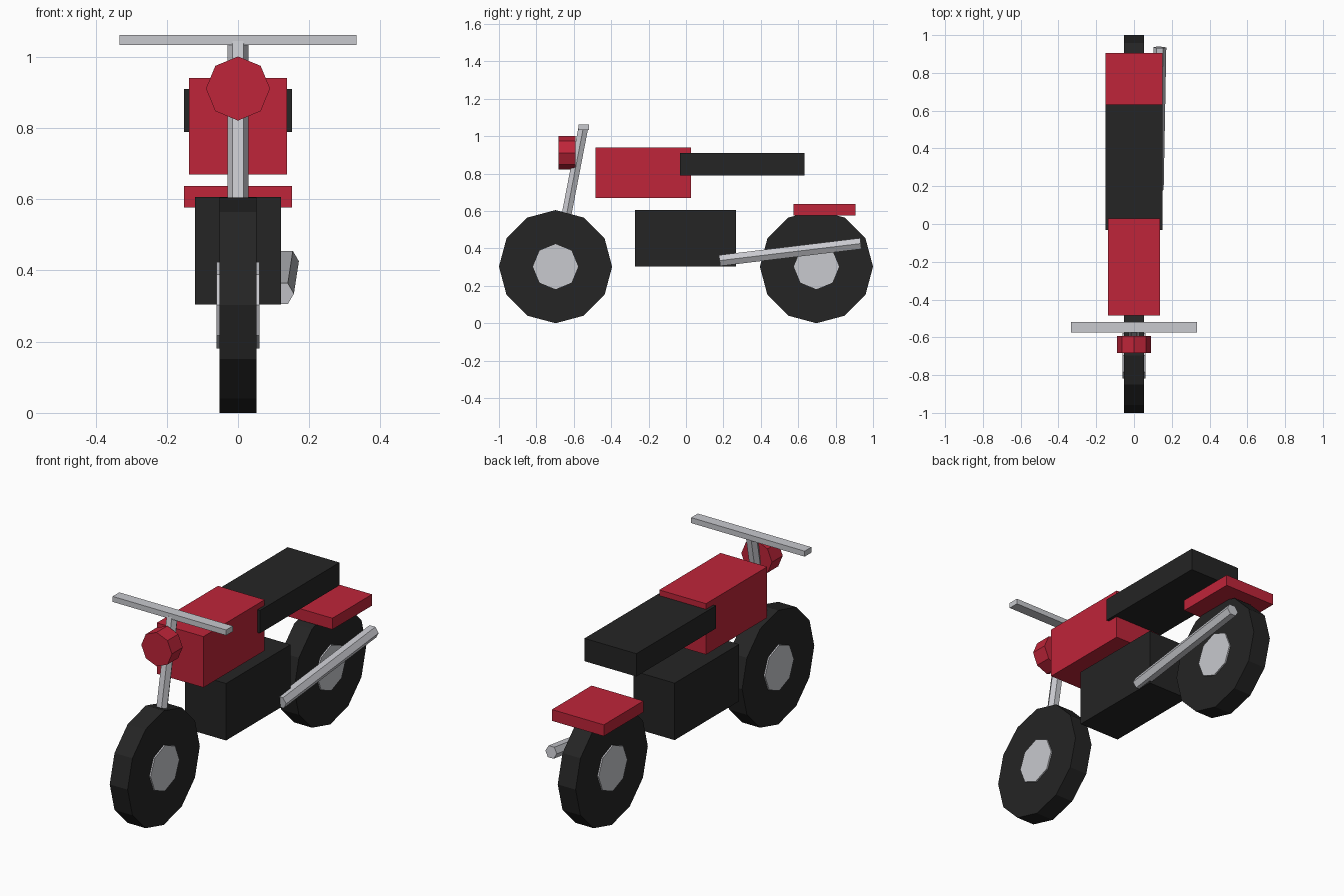
import bpy, bmesh, math
from mathutils import Vector

if "Cube" in bpy.data.objects:
    bpy.data.objects.remove(bpy.data.objects["Cube"])


def material(name, color):
    m = bpy.data.materials.new(name)
    m.diffuse_color = (*color, 1)
    m.use_nodes = True
    m.node_tree.nodes["Principled BSDF"].inputs["Base Color"].default_value = m.diffuse_color
    return m


RED = material("red paint", (0.52, 0.018, 0.041))
BLACK = material("black", (0.018, 0.018, 0.018))
METAL = material("light metal", (0.58, 0.585, 0.62))


def finish(name, bm, mat):
    bmesh.ops.recalc_face_normals(bm, faces=bm.faces[:])
    me = bpy.data.meshes.new(name)
    bm.to_mesh(me)
    bm.free()
    me.materials.append(mat)
    bpy.context.collection.objects.link(bpy.data.objects.new(name, me))


def box(name, mat, half_x, y, z):
    """Block centred on x, spanning the y and z ranges."""
    bm = bmesh.new()
    bmesh.ops.create_cube(bm, size=1)
    for v in bm.verts:
        v.co = (v.co.x * 2 * half_x,
                (y[0] + y[1]) / 2 + v.co.y * (y[1] - y[0]),
                (z[0] + z[1]) / 2 + v.co.z * (z[1] - z[0]))
    finish(name, bm, mat)


def prism(name, mat, start, end, radius, sides, first):
    """Flat-sided rod from start to end, with one corner pointing along first."""
    start, end = Vector(start), Vector(end)
    axis = (end - start).normalized()
    u = Vector(first)
    u = (u - axis * u.dot(axis)).normalized()
    w = axis.cross(u)
    bm = bmesh.new()
    rings = []
    for p in (start, end):
        rings.append([bm.verts.new(p + radius * (u * math.cos(t) + w * math.sin(t)))
                      for t in (math.tau * i / sides for i in range(sides))])
    a, b = rings
    bm.faces.new(a[::-1])
    bm.faces.new(b)
    for i in range(sides):
        j = (i + 1) % sides
        bm.faces.new((a[i], a[j], b[j], b[i]))
    finish(name, bm, mat)


# Wheels: tyre with a slightly wider hub
R = 0.3025
for side, y in (("front", -0.6975), ("rear", 0.6975)):
    prism(side + "_tyre", BLACK, (-0.0525, y, R), (0.0525, y, R), R, 12, (0, 0, 1))
    prism(side + "_hub", METAL, (-0.06, y, R), (0.06, y, R), 0.121, 8, (0, 0, 1))

# Body blocks
box("engine", BLACK, 0.121, (-0.273, 0.268), (0.304, 0.606))
box("fuel_tank", RED, 0.137, (-0.485, 0.028), (0.67, 0.94))
box("seat", BLACK, 0.152, (-0.033, 0.633), (0.789, 0.91))
box("rear_fender", RED, 0.152, (0.574, 0.906), (0.577, 0.637))

# Steering: fork, handlebar and headlight
prism("front_fork", METAL, (0, -0.692, 0.304), (0, -0.55, 1.04), 0.03, 6, (1, 0, 0))
box("handlebar", METAL, 0.333, (-0.575, -0.519), (1.033, 1.062))
prism("headlight", RED, (0, -0.682, 0.911), (0, -0.592, 0.911), 0.09, 8, (0, 0, 1))

# Exhaust pipe on the right side
prism("exhaust_pipe", METAL, (0.123, 0.18, 0.335), (0.137, 0.935, 0.426), 0.034, 6, (1, 0, 0))
